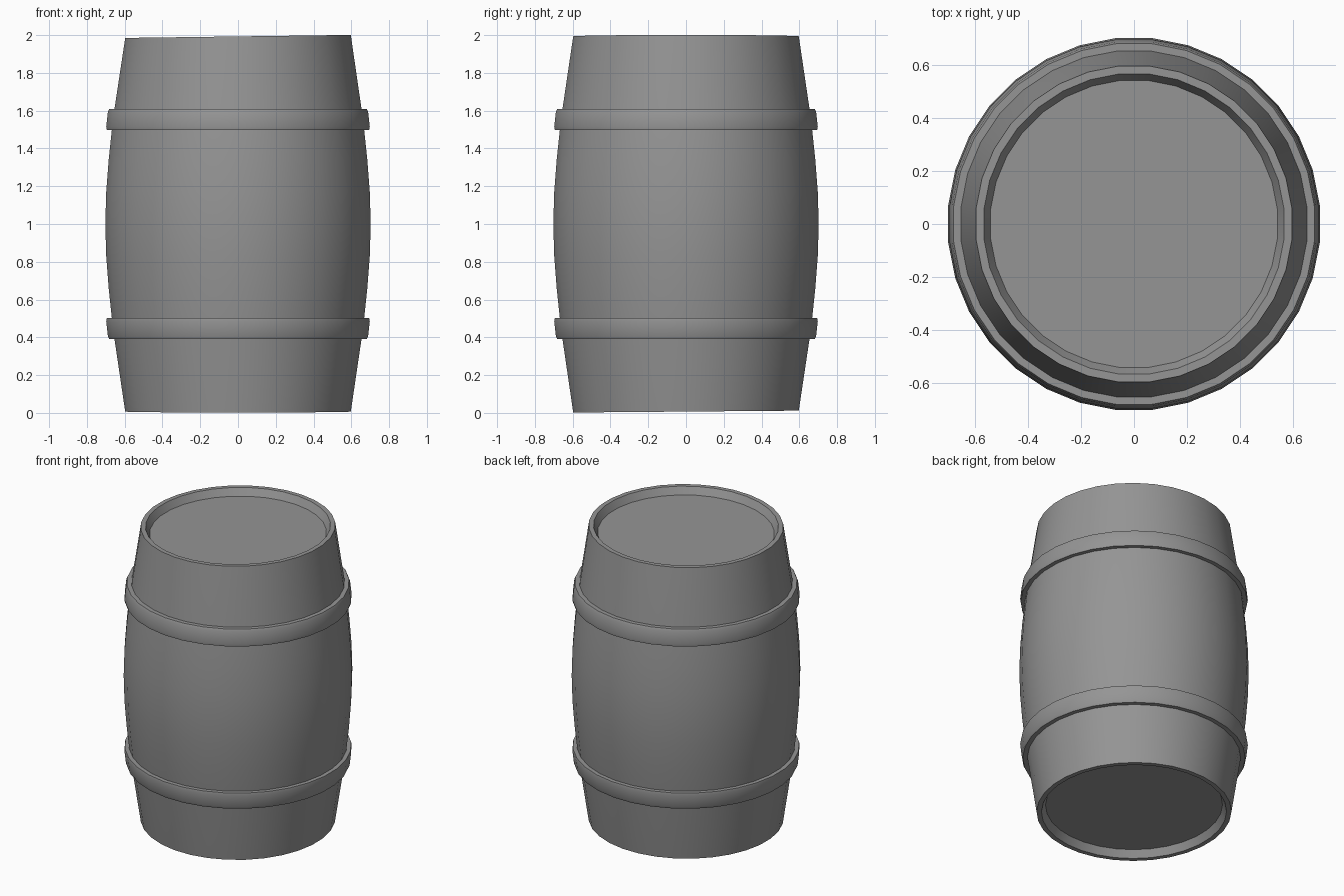
import bpy, bmesh, math

if "Cube" in bpy.data.objects:
    bpy.data.objects.remove(bpy.data.objects["Cube"])

SIDES = 32

grey = bpy.data.materials.new("grey")
grey.diffuse_color = (0.3, 0.3, 0.3, 1)
grey.use_nodes = True
grey.node_tree.nodes["Principled BSDF"].inputs["Base Color"].default_value = grey.diffuse_color


def lathe(name, profile, closed=False, warp=None):
    """Spin (radius, z) points around z; open profiles are capped at both ends."""
    bm = bmesh.new()
    rings = []
    for r, z in profile:
        ring = []
        for i in range(SIDES):
            a = 2 * math.pi * (i + 0.5) / SIDES
            x, y = r * math.cos(a), r * math.sin(a)
            ring.append(bm.verts.new((x, y, z + (warp(x, y, z) if warp else 0))))
        rings.append(ring)
    pairs = list(zip(rings, rings[1:]))
    if closed:
        pairs.append((rings[-1], rings[0]))
    for lo, hi in pairs:
        for i in range(SIDES):
            j = (i + 1) % SIDES
            bm.faces.new((lo[i], lo[j], hi[j], hi[i]))
    if not closed:
        bm.faces.new(rings[0][::-1])
        bm.faces.new(rings[-1])
    bmesh.ops.recalc_face_normals(bm, faces=bm.faces)
    me = bpy.data.meshes.new(name)
    bm.to_mesh(me)
    bm.free()
    me.materials.append(grey)
    ob = bpy.data.objects.new(name, me)
    bpy.context.collection.objects.link(ob)
    bpy.ops.object.select_all(action='DESELECT')
    ob.select_set(True)
    bpy.context.view_layer.objects.active = ob
    bpy.ops.object.shade_smooth_by_angle(angle=math.radians(35))
    return ob


def uneven_ends(x, y, z):
    # the cut ends of the barrel are very slightly slanted
    if z > 1.8:
        return 0.008 * x / 0.6
    if z < 0.2:
        return 0.005 * y / 0.6
    return 0


# Barrel body with bulging sides and a recessed lid at each end
lower = [(0.545, 0.055), (0.57, 0.007), (0.6, 0.007), (0.657, 0.39),
         (0.671, 0.5), (0.688, 0.66), (0.701, 0.83)]
upper = [(r, 2 - z) for r, z in reversed(lower)]
lathe("barrel_body", lower + [(0.706, 1.0)] + upper, warp=uneven_ends)

# Two hoops, mirrored about the middle
hoop = [(0.64, 0.39), (0.685, 0.39), (0.692, 0.405), (0.701, 0.485),
        (0.698, 0.502), (0.65, 0.502)]
lathe("lower_hoop", hoop, closed=True)
lathe("upper_hoop", [(r, 2 - z) for r, z in hoop], closed=True)
